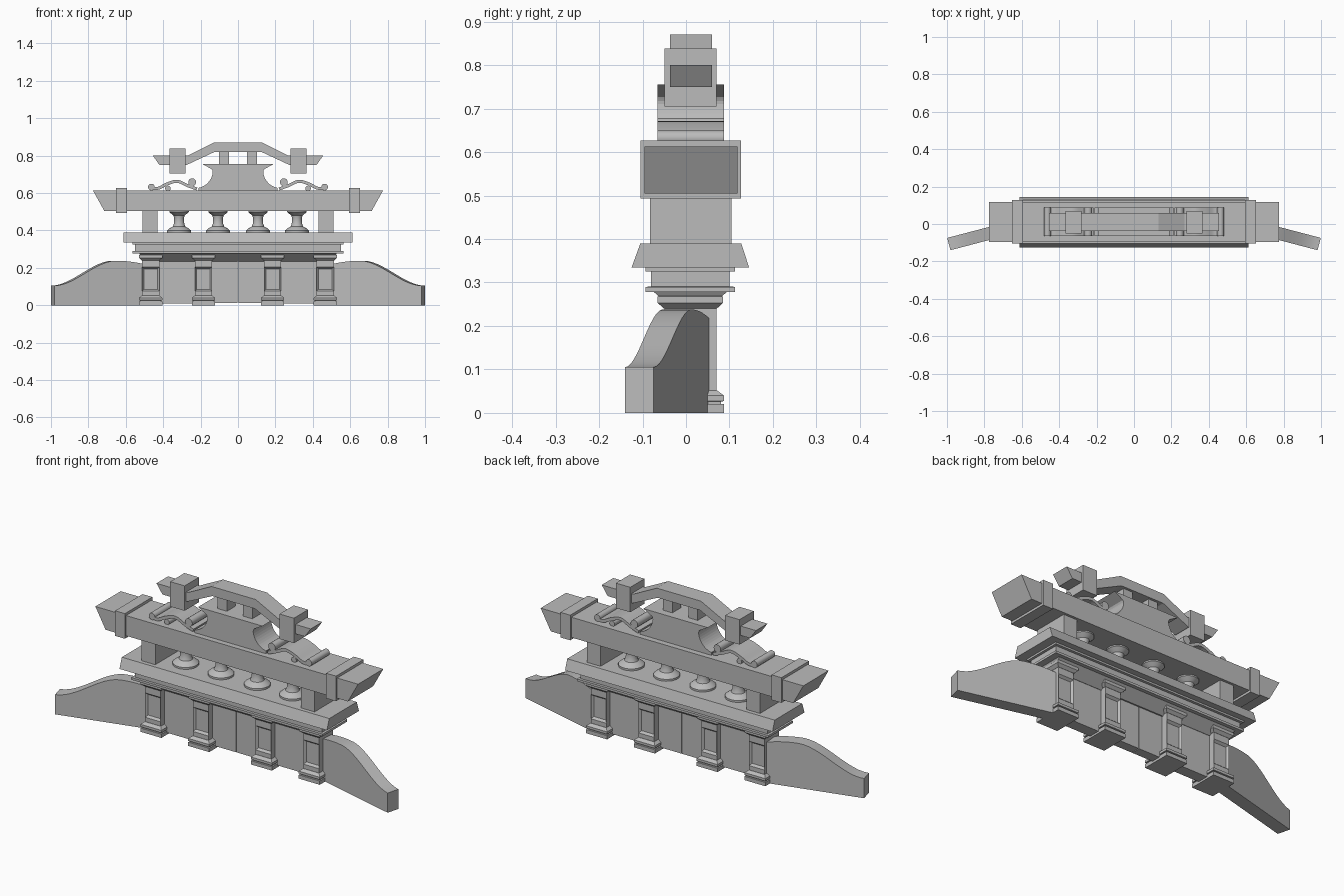
import bpy, bmesh, math
from mathutils import Matrix, Vector

cube = bpy.data.objects.get("Cube")
if cube:
    bpy.data.objects.remove(cube, do_unlink=True)

CY = 0.01  # depth centre of the gate

stone = bpy.data.materials.new("grey stone")
stone.use_nodes = True
stone.diffuse_color = (0.5, 0.5, 0.5, 1)
stone.node_tree.nodes["Principled BSDF"].inputs["Base Color"].default_value = (0.5, 0.5, 0.5, 1)


def finish(name, bm, smooth=False):
    bmesh.ops.recalc_face_normals(bm, faces=bm.faces)
    mesh = bpy.data.meshes.new(name)
    bm.to_mesh(mesh)
    bm.free()
    mesh.materials.append(stone)
    obj = bpy.data.objects.new(name, mesh)
    bpy.context.collection.objects.link(obj)
    if smooth:
        bpy.ops.object.select_all(action='DESELECT')
        bpy.context.view_layer.objects.active = obj
        obj.select_set(True)
        bpy.ops.object.shade_smooth_by_angle(angle=math.radians(35))
    return obj


def bridge(bm, rings):
    """Skin closed rings of points and cap both ends."""
    loops = [[bm.verts.new(p) for p in ring] for ring in rings]
    n = len(loops[0])
    for a, b in zip(loops, loops[1:]):
        for i in range(n):
            j = (i + 1) % n
            bm.faces.new((a[i], a[j], b[j], b[i]))
    bm.faces.new(loops[0])
    bm.faces.new(loops[-1])


def prism(name, pts, y0, y1, side=1, smooth=False, matrix=None):
    """Extrude an x-z outline along y."""
    bm = bmesh.new()
    bridge(bm, [[(x, y, z) for x, z in pts] for y in (y0, y1)])
    if matrix:
        bm.transform(matrix)
    bm.transform(Matrix.Diagonal((side, 1, 1, 1)))
    return finish(name, bm, smooth)


def box(name, x0, x1, y0, y1, z0, z1, side=1):
    return prism(name, [(x0, z0), (x1, z0), (x1, z1), (x0, z1)], y0, y1, side)


def stack(bm, x, levels):
    """Stack rectangles given as (z, half width, half depth)."""
    bridge(bm, [[(x + sx * hx, CY + sy * hy, z) for sx, sy in
                 ((-1, -1), (1, -1), (1, 1), (-1, 1))] for z, hx, hy in levels])


def lathe(name, x, profile, sides=24):
    bm = bmesh.new()
    bridge(bm, [[(x + r * math.cos(math.tau * i / sides),
                  CY + r * math.sin(math.tau * i / sides), z)
                 for i in range(sides)] for r, z in profile])
    return finish(name, bm, True)


def curve_points(ctrl, steps=5):
    """Smooth path through a few control points."""
    ext = [ctrl[0]] + ctrl + [ctrl[-1]]
    out = []
    for k in range(1, len(ext) - 2):
        a, b, c, d = (Vector(p) for p in ext[k - 1:k + 3])
        for i in range(steps):
            t = i / steps
            out.append(0.5 * (2 * b + (c - a) * t + (2 * a - 5 * b + 4 * c - d) * t * t
                              + (3 * b - a - 3 * c + d) * t ** 3))
    return out + [Vector(ctrl[-1])]


def ribbon(name, ctrl, half, y0, y1, side):
    """Curved band of constant thickness."""
    pts = curve_points(ctrl)
    upper, lower = [], []
    for i, p in enumerate(pts):
        d = (pts[min(i + 1, len(pts) - 1)] - pts[max(i - 1, 0)]).normalized()
        n = Vector((-d.y, d.x)) * half
        upper.append(tuple(p + n))
        lower.append(tuple(p - n))
    prism(name, upper + lower[::-1], y0, y1, side, True)


def roll(name, x, z, r, y0, y1, side):
    pts = [(x + r * math.cos(math.tau * i / 14), z + r * math.sin(math.tau * i / 14))
           for i in range(14)]
    prism(name, pts, y0, y1, side, True)


# Pillars with stepped bases, capitals and recessed panels
for px in (-0.467, -0.185, 0.185, 0.467):
    bm = bmesh.new()
    stack(bm, px, [(0.045, 0.046, 0.06), (0.075, 0.046, 0.06),
                   (0.205, 0.046, 0.06), (0.245, 0.046, 0.06)])
    panels = [f for f in bm.faces if abs(f.normal.z) < 0.1
              and abs(f.calc_center_median().y - CY) > 0.05
              and abs(f.calc_center_median().z - 0.14) < 0.01]
    bmesh.ops.recalc_face_normals(bm, faces=bm.faces)
    bmesh.ops.inset_individual(bm, faces=panels, thickness=0.014, depth=-0.012)
    stack(bm, px, [(0, 0.062, 0.077), (0.02, 0.062, 0.077), (0.021, 0.056, 0.07),
                   (0.026, 0.056, 0.07), (0.027, 0.062, 0.077), (0.04, 0.062, 0.077),
                   (0.052, 0.047, 0.061)])
    stack(bm, px, [(0.24, 0.047, 0.061), (0.253, 0.062, 0.075), (0.268, 0.062, 0.075),
                   (0.269, 0.055, 0.068), (0.279, 0.055, 0.068)])
    finish("pillar", bm)

for s in (-1, 1):
    # Gate wall and door leaves
    box("side_wall", 0.2, 0.5, -0.02, 0.04, 0.01, 0.25, s)
    box("door_leaf", 0.002, 0.2, -0.015, 0.035, 0.012, 0.25, s)

    # Splayed wing wall with a flowing top
    length = 0.517
    top = []
    for i in range(21):
        d = length * i / 20
        t = min(d / 0.34, 1)
        z = 0.105 + 0.133 * t * t * (3 - 2 * t) - 0.022 * (max(d - 0.34, 0) / 0.17) ** 2
        top.append((length - d, z))
    place = Matrix.Translation((0.49, 0.024, 0)) @ Matrix.Rotation(math.radians(-14.7), 4, 'Z')
    prism("wing_wall", [(0, 0), (length, 0)] + top, -0.034, 0.034, s, True, place)

    # Upper posts and beam clamps
    box("upper_post", 0.43, 0.51, -0.083, 0.105, 0.385, 0.51, s)
    box("beam_clamp", 0.594, 0.652, -0.105, 0.127, 0.493, 0.627, s)

    # Scrollwork on the beam
    y0, y1 = -0.065, 0.087
    ribbon("scroll_band", [(0.465, 0.625), (0.425, 0.626), (0.38, 0.648), (0.325, 0.663),
                           (0.27, 0.64), (0.22, 0.622)], 0.008, y0, y1, s)
    roll("outer_curl", 0.463, 0.632, 0.018, y0, y1, s)
    roll("inner_curl", 0.245, 0.658, 0.021, y0, y1, s)
    roll("lower_curl", 0.375, 0.625, 0.015, y0, y1, s)

    # Ridge supports and ridge blocks
    box("ridge_support", 0.048, 0.102, -0.025, 0.047, 0.75, 0.83, s)
    box("ridge_block", 0.28, 0.365, -0.05, 0.07, 0.705, 0.838, s)

# Soffit and entablature mouldings
bm = bmesh.new()
stack(bm, 0, [(0.233, 0.5, 0.032), (0.279, 0.53, 0.085)])
stack(bm, 0, [(0.278, 0.565, 0.103), (0.29, 0.565, 0.103), (0.2905, 0.552, 0.09),
              (0.325, 0.552, 0.09), (0.3255, 0.565, 0.103), (0.336, 0.565, 0.103)])
finish("entablature", bm)

# Cornice slab with sloped front and back
bm = bmesh.new()
bridge(bm, [[(x, -0.125, 0.335), (x, 0.145, 0.335), (x, 0.127, 0.39), (x, -0.105, 0.39)]
            for x in (-0.612, 0.612)])
finish("cornice", bm)

# Balusters
for bx in (-0.315, -0.107, 0.107, 0.315):
    lathe("baluster", bx, [(0.064, 0.388), (0.064, 0.4), (0.05, 0.412), (0.034, 0.42),
                           (0.028, 0.435), (0.026, 0.465), (0.03, 0.48), (0.045, 0.492),
                           (0.052, 0.498), (0.052, 0.508)])

# Main beam with undercut ends
prism("main_beam", [(-0.715, 0.505), (0.715, 0.505), (0.775, 0.613), (-0.775, 0.613)],
      -0.095, 0.118)

# Crest with concave flanks and flared lip
half = [(0.21, 0.61), (0.21, 0.628)] + [tuple(p) for p in curve_points(
    [(0.195, 0.632), (0.168, 0.648), (0.145, 0.677), (0.135, 0.71), (0.14, 0.727)], 3)]
half.append((0.19, 0.755))
prism("crest", half + [(-x, z) for x, z in reversed(half)], -0.065, 0.087)

# Arched ridge
upper = [(0.455, 0.8), (0.27, 0.8), (0.13, 0.87)]
lower = [(0.42, 0.75), (0.275, 0.75), (0.125, 0.82)]
rings = [(u, l) for u, l in zip(upper, lower)]
rings += [((-u[0], u[1]), (-l[0], l[1])) for u, l in reversed(rings)]
bm = bmesh.new()
bridge(bm, [[(u[0], -0.037, u[1]), (u[0], 0.06, u[1]), (l[0], 0.06, l[1]), (l[0], -0.037, l[1])]
            for u, l in rings])
finish("arched_ridge", bm)
